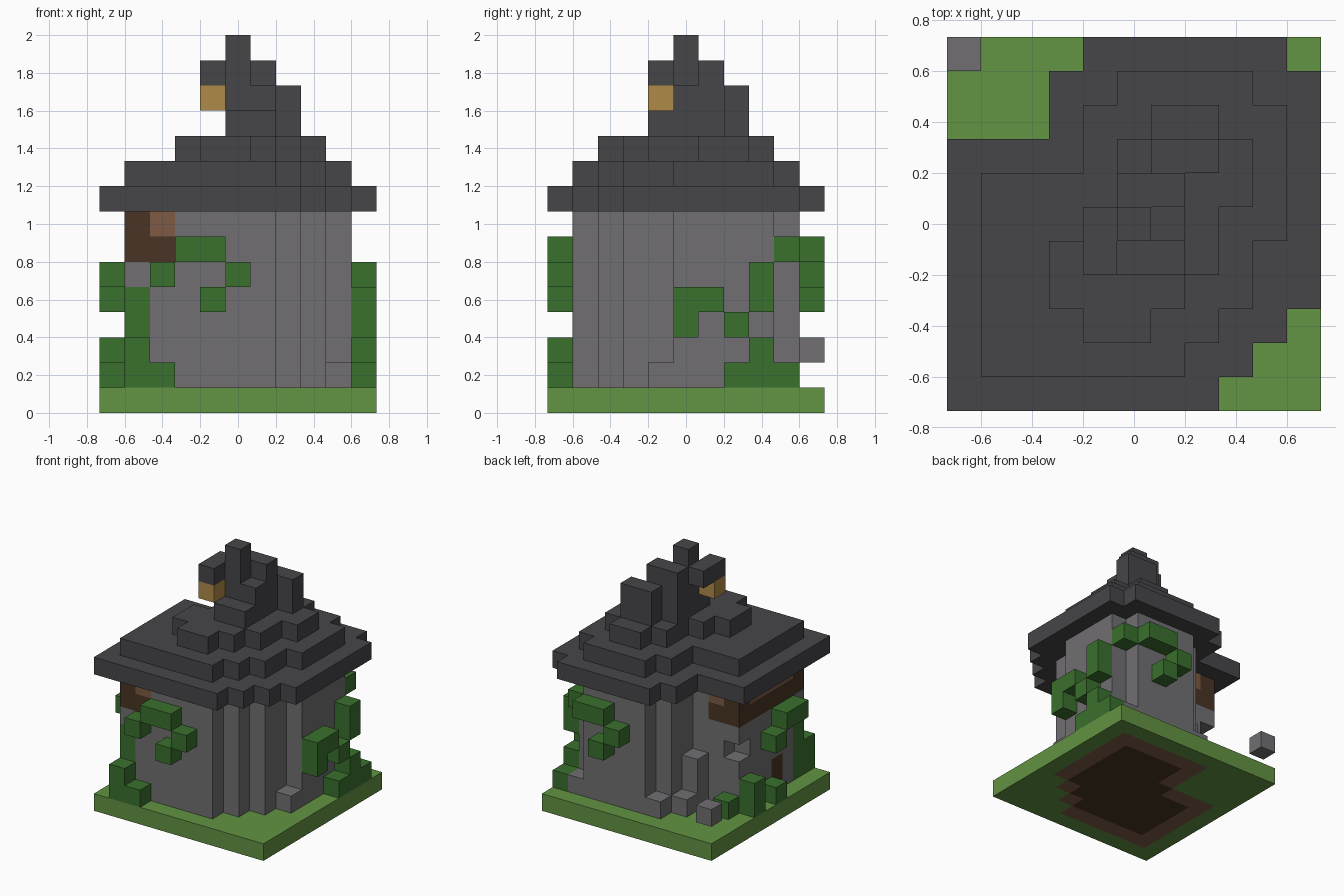
import bpy, bmesh
from mathutils import Vector

if "Cube" in bpy.data.objects:
    bpy.data.objects.remove(bpy.data.objects["Cube"])

UNIT = 2 / 15      # edge of one block
HALF = 5.5         # half the plot, in blocks


def make_material(name, hex_code):
    """One flat colour, given as an sRGB hex code and stored as linear."""
    srgb = [int(hex_code[n:n + 2], 16) / 255 for n in (0, 2, 4)]
    color = [((c + 0.055) / 1.055) ** 2.4 for c in srgb] + [1]
    mat = bpy.data.materials.new(name)
    mat.use_nodes = True
    mat.diffuse_color = color
    mat.node_tree.nodes["Principled BSDF"].inputs["Base Color"].default_value = color
    return mat


grass = make_material("grass_green", "629342")
leaf = make_material("vine_green", "3A702D")
stone = make_material("stone_grey", "716F72")
slate = make_material("slate_dark", "464549")
dark_wood = make_material("dark_brown", "483423")
light_wood = make_material("light_brown", "7D5A44")
gold = make_material("lantern_gold", "AF8A48")


def box(xs, ys, zs):
    """All cells in a block; each range is one index or an inclusive pair."""
    spans = [(s, s) if isinstance(s, int) else s for s in (xs, ys, zs)]
    rx, ry, rz = [range(a, b + 1) for a, b in spans]
    return {(x, y, z) for x in rx for y in ry for z in rz}


def tier(first_row, spans, zs):
    """Stack of rows from front to back, each spanning a pair of columns."""
    cells = set()
    for n, span in enumerate(spans):
        cells |= box(span, first_row + n, zs)
    return cells


def build(name, *layers):
    """Make one object from (cells, material) layers, outer faces only."""
    owner = {c: n for n, (cells, _) in enumerate(layers) for c in cells}
    bm = bmesh.new()
    verts = {}

    def vert(p):
        key = tuple(p)
        if key not in verts:
            x, y, z = key
            verts[key] = bm.verts.new(((x - HALF) * UNIT, (y - HALF) * UNIT, z * UNIT))
        return verts[key]

    for cell, index in owner.items():
        for axis in range(3):
            u, v = (axis + 1) % 3, (axis + 2) % 3
            for side in (0, 1):
                beside = list(cell)
                beside[axis] += 2 * side - 1
                if tuple(beside) in owner:
                    continue
                corners = []
                for a, b in ((0, 0), (1, 0), (1, 1), (0, 1)):
                    p = list(cell)
                    p[axis] += side
                    p[u] += a
                    p[v] += b
                    corners.append(vert(p))
                if not side:
                    corners.reverse()
                bm.faces.new(corners).material_index = index
    # Merge flat areas of one colour into single faces
    bmesh.ops.dissolve_limit(bm, angle_limit=0.01, verts=bm.verts[:],
                             edges=bm.edges[:], delimit={'MATERIAL'})
    mesh = bpy.data.meshes.new(name)
    bm.to_mesh(mesh)
    bm.free()
    for _, mat in layers:
        mesh.materials.append(mat)
    obj = bpy.data.objects.new(name, mesh)
    bpy.context.scene.collection.objects.link(obj)
    return obj


# House plan, front row to back row
plan = [(1, 6), (1, 7), (1, 8), (1, 8), (1, 9), (1, 9), (4, 9), (4, 9), (5, 8)]

# Ground slab with bare earth under the house
floor = tier(1, plan, 0) | box(9, 4, 0) | box(4, 9, 0) | box(9, 9, 0)
core = {(x, y, z) for x, y, z in floor
        if {(x + 1, y, z), (x - 1, y, z), (x, y + 1, z), (x, y - 1, z)} <= floor}
build("ground", (box((0, 10), (0, 10), 0), grass), (floor, light_wood), (core, dark_wood))

# Walls with timber corner, door, mossy corner and one missing stone
walls = tier(1, plan, (1, 7)) - box(1, 6, 4)
timber = box(1, (1, 6), (6, 7)) | box(2, 1, (6, 7)) | box(2, 6, (6, 7))
planks = box(1, (2, 5), 7) | box(2, 1, 7) | box(2, 6, 7)
door = box(1, 3, (1, 2))
moss = box(1, 1, (1, 4))
build("walls", (walls, stone), (timber | door, dark_wood), (planks, light_wood), (moss, leaf))

# Loose stones at the broken corners
rubble = (box(9, 4, 1) | box(9, 9, 1) | box(4, 9, 1) | box(3, 8, 1)
          | box(3, 7, (1, 3)) | box(0, 10, 2))
build("loose_stones", (rubble, stone))

# Climbing vines on each side
vines = {
    "front_vines": box(1, 0, (1, 2)) | box(2, 0, 1) | box(2, 0, 5) | box((3, 4), 0, 6)
    | box(5, 0, 5) | box(4, 0, 4),
    "left_vines": box(10, (5, 6), 4) | box(10, 5, 3) | box(10, 7, 3) | box(10, 8, (4, 5))
    | box(9, 9, 6) | box(10, (7, 9), 1) | box(10, 8, 2),
    "back_vines": box((7, 8), 10, 6) | box(6, 10, 5) | box(7, 10, 4),
    "right_vines": box(0, 6, (1, 2)) | box(0, 4, 1) | box(1, 7, 1) | box(0, (2, 3), 5)
    | box(0, 4, 4),
}
for name, cells in vines.items():
    build(name, (cells, leaf))

# Stepped roof
eave = [(0, 7), (0, 8), (0, 9)] + [(0, 10)] * 5 + [(3, 10), (3, 10), (4, 9)]
upper = [(4, 5), (3, 6), (3, 7), (4, 7), (5, 8), (5, 8), (6, 7)]
build("roof_eave", (tier(0, eave, 8), slate))
build("roof_middle", (tier(1, plan, 9), slate))
build("roof_upper", (tier(2, upper, 10), slate))

# Crooked chimney spire with an overhanging arm
spire = (box((5, 6), 4, 11) | box(5, 5, (11, 14)) | box(6, 5, (11, 12))
         | box((5, 6), 6, (11, 13)) | box((6, 7), 7, (11, 12)) | box(4, (4, 5), 13))
build("spire", (spire, slate))

# Hanging lantern
build("lantern", (box(4, 4, 12), gold))
